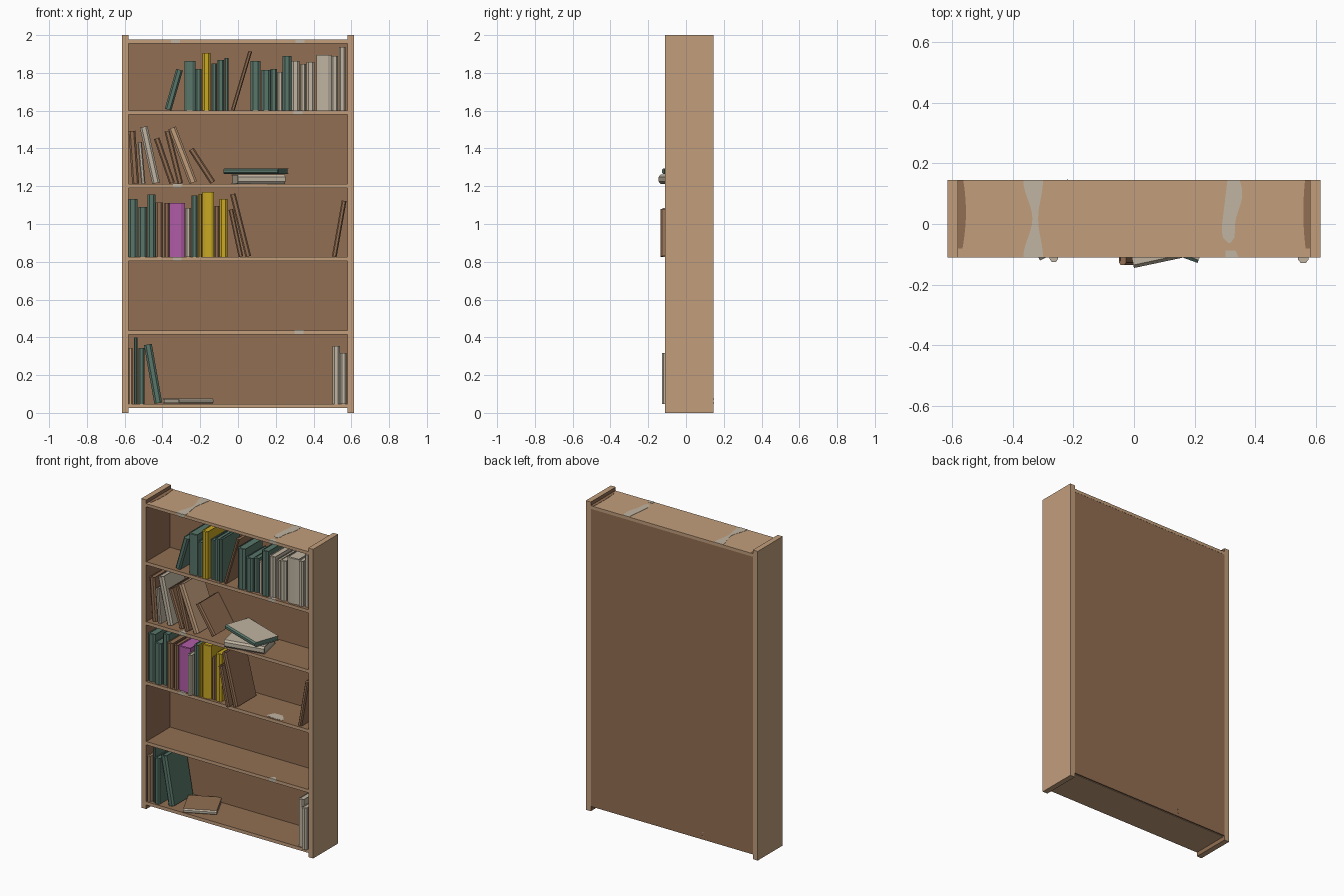
import bpy, bmesh, math, random
from mathutils import Matrix, Vector

if "Cube" in bpy.data.objects:
    bpy.data.objects.remove(bpy.data.objects["Cube"])

random.seed(4)


def mat(name, r, g, b):
    m = bpy.data.materials.new(name)
    lin = lambda c: ((c / 255 + 0.055) / 1.055) ** 2.4 if c > 10 else c / 3294
    m.diffuse_color = (lin(r), lin(g), lin(b), 1)
    m.use_nodes = True
    m.node_tree.nodes["Principled BSDF"].inputs["Base Color"].default_value = m.diffuse_color
    return m


WOOD = mat("light_wood", 194, 158, 124)
BROWN = mat("brown", 146, 110, 82)
GREEN = mat("green", 88, 118, 106)
YELLOW = mat("yellow", 202, 168, 36)
PURPLE = mat("purple", 176, 92, 166)
BEIGE = mat("beige", 192, 181, 162)


def finish(bm, name, mats):
    bmesh.ops.recalc_face_normals(bm, faces=bm.faces)
    me = bpy.data.meshes.new(name)
    bm.to_mesh(me)
    bm.free()
    for m in mats:
        me.materials.append(m)
    ob = bpy.data.objects.new(name, me)
    bpy.context.collection.objects.link(ob)
    return ob


def add_box(bm, lo, hi):
    lo, hi = Vector(lo), Vector(hi)
    return bmesh.ops.create_cube(bm, size=1, matrix=Matrix.Translation((lo + hi) / 2)
                                 @ Matrix.Diagonal((*(hi - lo), 1)))["verts"]


def box(name, lo, hi, mats, rule=None):
    """Box; faces whose normal passes the rule take the second material."""
    bm = bmesh.new()
    add_box(bm, lo, hi)
    bm.normal_update()
    for f in bm.faces:
        if rule and rule(f.normal):
            f.material_index = 1
    return finish(bm, name, mats)


def prism(bm, pts, z0, z1):
    a = [bm.verts.new((x, y, z0)) for x, y in pts]
    b = [bm.verts.new((x, y, z1)) for x, y in pts]
    bm.faces.new(a[::-1])
    bm.faces.new(b)
    n = len(pts)
    for i in range(n):
        bm.faces.new((a[i], a[(i + 1) % n], b[(i + 1) % n], b[i]))


def book(name, colour, w, h, d, matrix, cover=None, pivot_right=False):
    """U-shaped cover with a chamfered spine at -y, plus an inset page block."""
    bm = bmesh.new()
    t, c = min(0.004, w * 0.2), min(0.01, w * 0.35)
    prism(bm, [(0, d), (0, c), (w * .25, 0), (w * .75, 0), (w, c), (w, d),
               (w - t, d), (w - t, c + t), (t, c + t), (t, d)], 0, h)
    add_box(bm, (t, c + t, .004), (w - t, d - .006, h - .004))
    bmesh.ops.recalc_face_normals(bm, faces=bm.faces)
    for f in bm.faces:                      # big cover boards in the second colour
        if cover and abs(f.normal.x) > .95:
            f.material_index = 1
    shift = Matrix.Translation((-w if pivot_right else 0, 0, 0))
    bm.transform(matrix @ shift)
    return finish(bm, name, [colour] + ([cover] if cover else []))


# cabinet sides
for s, nm in ((-1, "left_side"), (1, "right_side")):
    xs = sorted((s * .615, s * .58))
    box(nm, (xs[0], -.11, 0), (xs[1], .145, 2), [WOOD, BROWN],
        lambda n, s=s: n.x * s < -.5)

# back panel
box("back_panel", (-.58, .135, .03), (.58, .144, 1.96), [BROWN])

# boards: wooden front edge, brown inside the cabinet
FLOORS = [.048, .437, .825, 1.212, 1.60]
box("bottom_board", (-.58, -.11, .027), (.58, .135, .048), [WOOD, BROWN], lambda n: n.z > .5)
box("top_board", (-.58, -.11, 1.956), (.58, .145, 1.976), [WOOD, BROWN], lambda n: n.z < -.5)
for i, z in enumerate(FLOORS[1:]):
    box("shelf_%d" % (i + 1), (-.58, -.11, z - .021), (.58, .135, z), [WOOD, BROWN],
        lambda n: n.y > -.5)


def streak(name, z, m, y0, y1, left, right, round_end=False):
    """Thin worn patch lying on a board; left/right give the edges along 0..1."""
    n, bm = 12, bmesh.new()
    L, R = [], []
    for i in range(n + 1):
        t = i / n
        a, b = left(t), right(t)
        if round_end:
            k = max(.15, math.sqrt(max(0, 1 - max(0, 1 - t / .3) ** 2)))
            mid = (a + b) / 2
            a, b = mid + (a - mid) * k, mid + (b - mid) * k
        y = y0 + (y1 - y0) * t
        L.append((a, y))
        R.append((b, y))
    prism(bm, L + R[::-1], z, z + .0015)
    finish(bm, name, [m])


# worn patches on the top board
streak("top_streak_left", 1.976, BEIGE, -.11, .145,
       lambda t: -.35 - .015 * math.cos(t * 6.3), lambda t: -.308 + .008 * math.cos(t * 6.3))
streak("top_streak_right", 1.976, BEIGE, -.062, .145,
       lambda t: .283 + .025 * t, lambda t: .345 - .012 * math.sin(t * 6), True)
streak("top_streak_end", 1.976, BEIGE, -.11, -.088, lambda t: .302, lambda t: .345 - .01 * t)
streak("top_shade_left", 1.976, BROWN, -.08, .145,
       lambda t: -.58, lambda t: -.572 + .018 * math.sin(.4 + t * 2.2))
streak("top_shade_right", 1.976, BROWN, -.08, .145,
       lambda t: .57 - .012 * math.sin(.4 + t * 2.2), lambda t: .58)

# worn patches on the shelf fronts
for x, z in ((-.33, 1.976), (.33, 1.976), (.32, 1.60), (-.32, 1.212), (-.32, .825), (.325, .437)):
    box("edge_patch", (x - .025, -.1112, z - .019), (x + .022, -.11, z), [BEIGE])
    if z < 1.9:
        streak("shelf_patch", z, BEIGE, -.11, -.085,
               lambda t, x=x: x - .025 + .02 * t, lambda t, x=x: x + .025 - .02 * t)
streak("shelf_patch_large", .825, BEIGE, -.1, -.04,
       lambda t: .26 + .03 * t, lambda t: .40 - .05 * t, True)


def shelf_books(floor, upright, leaning):
    for c, x, w, h, *front in upright:
        y = front[0] if front else random.uniform(-.108, -.085)
        d = random.uniform(.18, .205)
        book("book", c, w, h, d, Matrix.Translation((x, y, floor)))
    # leaning books turn about the bottom corner on the side they lean to
    for c, x, w, h, ang, *front in leaning:
        y = front[0] if front else random.uniform(-.105, -.08)
        m = Matrix.Translation((x, y, floor)) @ Matrix.Rotation(math.radians(ang), 4, 'Y')
        book("leaning_book", c, w, h, .2, m, pivot_right=ang > 0)


# top shelf
shelf_books(1.60, [
    (GREEN, -.284, .058, .262), (GREEN, -.225, .032, .22), (YELLOW, -.188, .042, .305),
    (GREEN, -.141, .03, .25), (GREEN, -.109, .036, .268), (GREEN, -.072, .022, .278),
    (GREEN, .066, .053, .262), (GREEN, .125, .047, .215), (GREEN, .172, .034, .22),
    (BEIGE, .21, .026, .204), (GREEN, .236, .047, .29), (BEIGE, .284, .041, .262),
    (BEIGE, .332, .028, .247), (BEIGE, .363, .042, .257), (BEIGE, .416, .08, .294),
    (BEIGE, .496, .033, .29), (BEIGE, .534, .036, .337)],
    [(GREEN, -.353, .036, .22, 16), (BROWN, -.018, .02, .325, 16.5)])

# second shelf
shelf_books(1.212, [], [
    (BROWN, -.56, .036, .28, -4), (BEIGE, -.512, .022, .22, -5),
    (BEIGE, -.454, .042, .305, -12.5), (BROWN, -.363, .03, .25, -19),
    (BROWN, -.32, .03, .285, -14), (WOOD, -.257, .042, .31, -21),
    (BROWN, -.146, .03, .21, -33, -.065)])

# middle shelf
shelf_books(.825, [
    (GREEN, -.58, .048, .307), (GREEN, -.528, .047, .265), (GREEN, -.48, .042, .33),
    (BROWN, -.437, .04, .29), (BROWN, -.39, .027, .286), (PURPLE, -.362, .082, .286),
    (BEIGE, -.278, .028, .26, -.125), (GREEN, -.247, .032, .325), (YELLOW, -.21, .02, .335),
    (YELLOW, -.188, .062, .345), (BROWN, -.125, .026, .27), (YELLOW, -.098, .042, .307)],
    [(BROWN, .04, .03, .34, -14, -.11), (BROWN, .003, .025, .255, -12, -.135),
     (BROWN, .522, .025, .30, 10)])

# bottom shelf
shelf_books(.048, [
    (WOOD, -.58, .022, .295), (GREEN, -.55, .018, .35), (GREEN, -.528, .034, .295),
    (BEIGE, .501, .038, .307), (BEIGE, .541, .034, .27, -.128)],
    [(GREEN, -.443, .042, .315, -10, -.085)])


def flat_book(name, colour, cover, x, y, z, thick, length, width, ang):
    """Lying book: (x, y) is the front-left corner, z the underside."""
    m = (Matrix.Translation((x, y, z + thick)) @ Matrix.Rotation(math.radians(ang), 4, 'Z')
         @ Matrix.Rotation(math.pi / 2, 4, 'Y'))
    book(name, colour, thick, length, width, m, cover)


# lying books
flat_book("stack_lower_book", BEIGE, None, 0, -.145, 1.213, .048, .256, .17, 12)
flat_book("stack_upper_book", GREEN, BEIGE, -.077, -.024, 1.264, .03, .305, .17, -20)
flat_book("lying_book", BEIGE, BROWN, -.31, -.12, .05, .026, .2, .2, 26)
